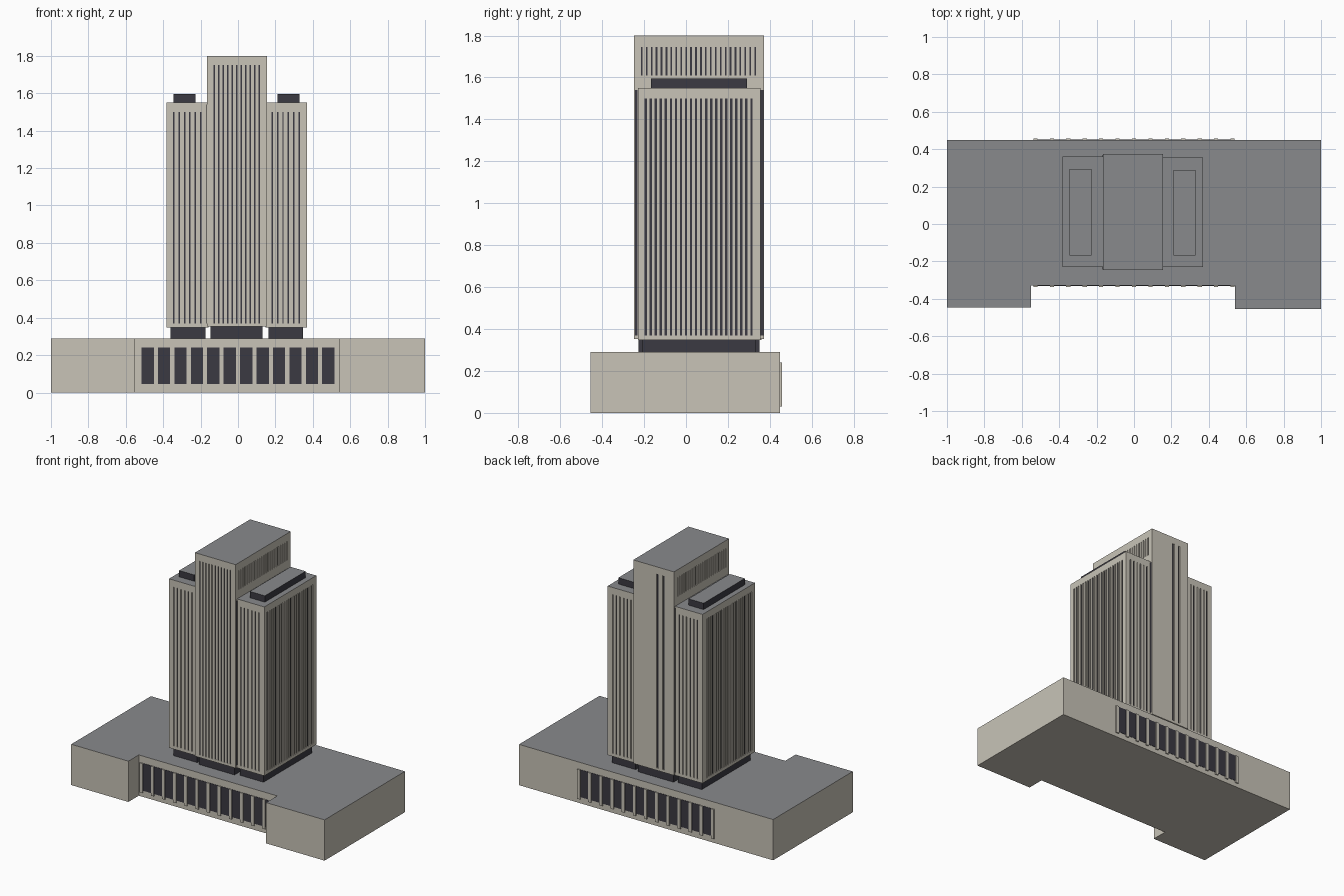
import bpy, bmesh

if "Cube" in bpy.data.objects:
    bpy.data.objects.remove(bpy.data.objects["Cube"])

def material(name, rgb):
    m = bpy.data.materials.new(name)
    m.diffuse_color = (*rgb, 1)
    m.use_nodes = True
    m.node_tree.nodes["Principled BSDF"].inputs["Base Color"].default_value = m.diffuse_color
    return m

MATS = [material("beige stone", (0.58, 0.55, 0.475)),
        material("dark glass", (0.044, 0.042, 0.055)),
        material("grey roof", (0.25, 0.255, 0.265))]
STONE, GLASS, ROOF = 0, 1, 2

def box(bm, x0, x1, y0, y1, z0, z1, mat=STONE, top=None):
    v = [bm.verts.new((x, y, z)) for z in (z0, z1)
         for x, y in ((x0, y0), (x1, y0), (x1, y1), (x0, y1))]
    for i in range(4):
        j = (i + 1) % 4
        bm.faces.new((v[i], v[j], v[j + 4], v[i + 4])).material_index = mat
    bm.faces.new(v[3::-1]).material_index = mat
    bm.faces.new(v[4:]).material_index = mat if top is None else top

def finish(name, bm):
    me = bpy.data.meshes.new(name)
    bm.to_mesh(me)
    bm.free()
    for m in MATS:
        me.materials.append(m)
    ob = bpy.data.objects.new(name, me)
    bpy.context.collection.objects.link(ob)

def single(name, *args, **kw):
    bm = bmesh.new()
    box(bm, *args, **kw)
    finish(name, bm)

def spread(first, last, n):
    return [first + (last - first) * i / (n - 1) for i in range(n)]

DEPTH = 0.007

def wall(bm, put, a0, a1, z0, z1, slots, width, s0, s1):
    """Wall slab split into bands and piers, leaving slots open to the dark core."""
    if not slots:
        put(a0, a1, z0, z1, ROOF)
        return
    put(a0, a1, z0, s0, None)
    put(a0, a1, s1, z1, ROOF)
    edges = [a0] + [e for s in slots for e in (s - width / 2, s + width / 2)] + [a1]
    for p, q in zip(edges[::2], edges[1::2]):
        put(p, q, s0, s1, None)

def tower(name, x0, x1, y0, y1, z0, z1, front, back, left, right):
    """Dark core wrapped in four slotted walls; each side = (slots, width, s0, s1)."""
    bm = bmesh.new()
    d = DEPTH
    box(bm, x0 + d, x1 - d, y0 + d, y1 - d, z0, z1, GLASS, ROOF)
    for (ya, yb), side in (((y0, y0 + d), front), ((y1 - d, y1), back)):
        wall(bm, lambda a, b, c, e, t: box(bm, a, b, ya, yb, c, e, STONE, t),
             x0, x1, z0, z1, *side)
    for (xa, xb), side in (((x0, x0 + d), left), ((x1 - d, x1), right)):
        wall(bm, lambda a, b, c, e, t: box(bm, xa, xb, a, b, c, e, STONE, t),
             y0 + d, y1 - d, z0, z1, *side)
    finish(name, bm)

# Podium: U-shaped plan, extruded
bm = bmesh.new()
plan = [(-1, -0.447), (-0.55, -0.447), (-0.55, -0.33), (0.54, -0.33),
        (0.54, -0.455), (1, -0.455), (1, 0.449), (-1, 0.449)]
base = bm.faces.new([bm.verts.new((x, y, 0)) for x, y in plan])
ext = bmesh.ops.extrude_face_region(bm, geom=[base], use_keep_orig=True)
bmesh.ops.translate(bm, vec=(0, 0, 0.29),
                    verts=[g for g in ext["geom"] if isinstance(g, bmesh.types.BMVert)])
bmesh.ops.recalc_face_normals(bm, faces=bm.faces)
for f in bm.faces:
    f.material_index = ROOF if f.normal.z > 0.9 else STONE
finish("podium", bm)

# Colonnades with glass panels, front and back
for label, y, s in (("front", -0.33, -1), ("back", 0.449, 1)):
    cols, glass = bmesh.new(), bmesh.new()
    for i, x in enumerate(spread(-0.527, 0.527, 13)):
        ya, yb = sorted((y - s * 0.005, y + s * 0.008))
        box(cols, x - 0.011, x + 0.011, ya, yb, 0.03, 0.24)
        if i < 12:
            ya, yb = sorted((y - s * 0.003, y + s * 0.002))
            box(glass, x + 0.011, x + 0.077, ya, yb, 0.045, 0.24, GLASS)
    finish(label + "_columns", cols)
    finish(label + "_windows", glass)

# Central tower: slots in front, two at the back, a louvre band near the top of the sides
louvres = (spread(-0.211, 0.33, 24), 0.008, 1.61, 1.745)
tower("central_tower", -0.166, 0.154, -0.247, 0.373, 0.352, 1.80,
      (spread(-0.126, 0.114, 11), 0.008, 0.37, 1.75),
      ([-0.085, -0.036], 0.014, 0.37, 1.75), louvres, louvres)

# Side towers
side_slots = (spread(-0.192, 0.312, 22), 0.011, 0.37, 1.50)
plain = ([], 0, 0, 0)
for label, x0, x1, y1, s0, s1 in (("left", -0.382, -0.158, 0.36, -0.343, -0.2),
                                  ("right", 0.147, 0.368, 0.355, 0.183, 0.327)):
    ends = (spread(s0, s1, 6), 0.008, 0.37, 1.50)
    outer = (side_slots, plain) if label == "left" else (plain, side_slots)
    tower(label + "_tower", x0, x1, -0.23, y1, 0.348, 1.55, ends, ends, *outer)

# Dark corner strips beside the side towers
for label, x in (("left", -0.166), ("right", 0.154)):
    for end, ya, yb in (("front", -0.243, -0.231), ("back", 0.356, 0.369)):
        single(f"{label}_{end}_corner_strip", x - 0.002, x + 0.002, ya, yb,
               0.37, 1.54, GLASS)

# Recessed dark storey under the towers
single("left_tower_foot", -0.361, -0.174, -0.21, 0.338, 0.29, 0.349, GLASS)
single("centre_tower_foot", -0.147, 0.131, -0.226, 0.35, 0.29, 0.353, GLASS)
single("right_tower_foot", 0.163, 0.348, -0.21, 0.333, 0.29, 0.349, GLASS)

# Rooftop plant boxes
single("left_roof_box", -0.345, -0.227, -0.168, 0.295, 1.55, 1.595, GLASS, top=ROOF)
single("right_roof_box", 0.211, 0.329, -0.168, 0.29, 1.55, 1.595, GLASS, top=ROOF)
